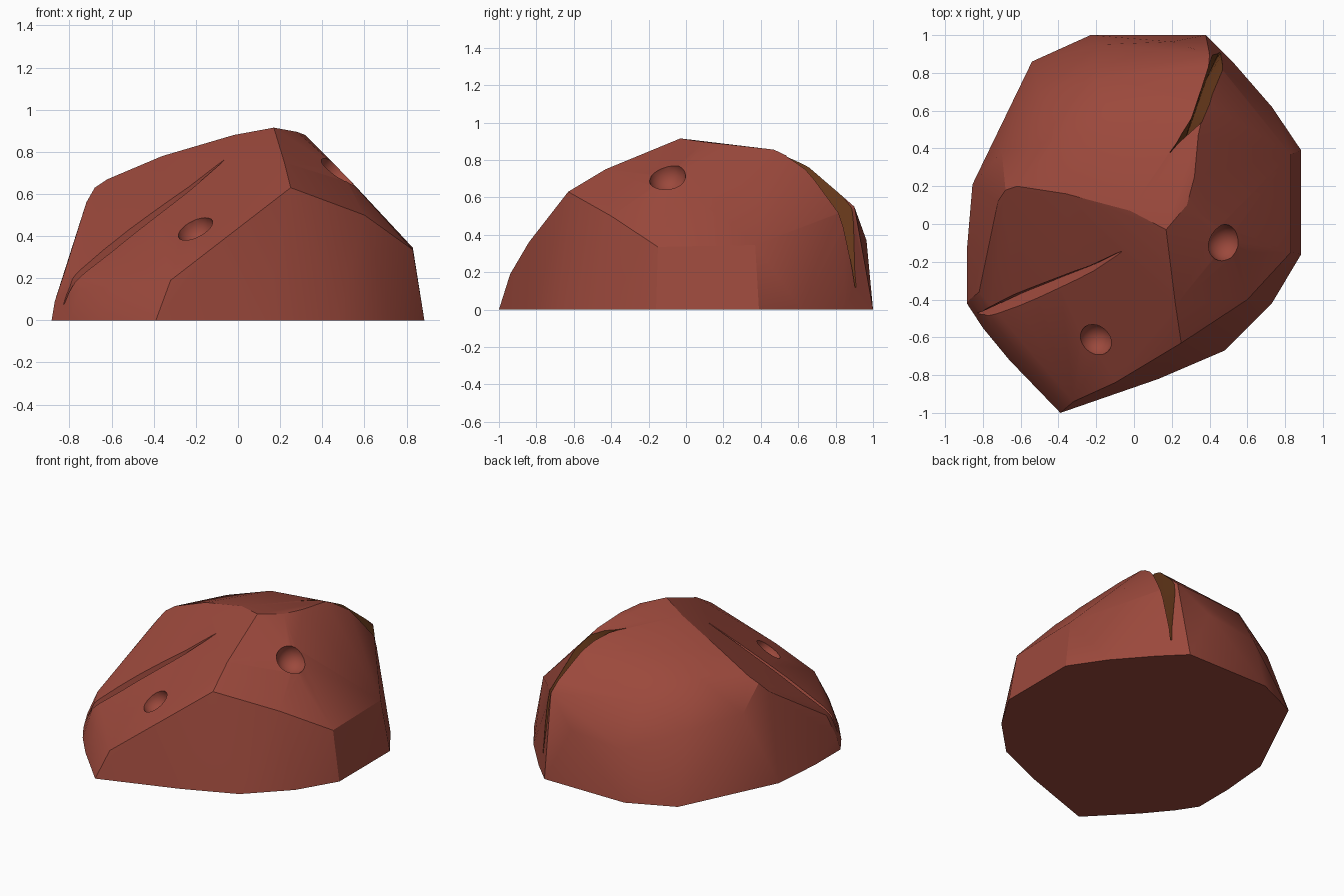
import bpy, bmesh, math
from mathutils import Vector
from mathutils.bvhtree import BVHTree

cube = bpy.data.objects.get("Cube")
if cube:
    bpy.data.objects.remove(cube, do_unlink=True)


def make_material(name, color):
    mat = bpy.data.materials.new(name)
    mat.use_nodes = True
    mat.diffuse_color = color
    mat.node_tree.nodes["Principled BSDF"].inputs["Base Color"].default_value = color
    return mat


red_stone = make_material("red stone", (.33, .066, .045, 1))
brown_fissure = make_material("brown fissure", (.15, .045, .012, 1))


def make_object(name, bm, material):
    bmesh.ops.recalc_face_normals(bm, faces=bm.faces)
    mesh = bpy.data.meshes.new(name)
    bm.to_mesh(mesh)
    bm.free()
    mesh.materials.append(material)
    obj = bpy.data.objects.new(name, mesh)
    bpy.context.collection.objects.link(obj)
    return obj


# Flat foot outline
foot = [(-.23, 1), (.38, 1), (.53, .85), (.73, .62), (.885, .39), (.885, -.16),
        (.73, -.42), (.48, -.67), (.13, -.82), (-.39, -1), (-.66, -.72),
        (-.8, -.55), (-.885, -.42), (-.885, -.14), (-.855, .21), (-.54, .86)]
# Main ridge over the summit, from the front toe to the back shoulder
ridge = [(-.32, -.94, .19), (-.1, -.84, .36), (.25, -.63, .63), (.22, -.43, .75),
         (.17, -.03, .915), (.28, .1, .895), (.32, .25, .88), (.34, .47, .855),
         (.38, .65, .77), (.4, .9, .55), (.2, .965, .37)]
# Shoulders of the left-hand and right-hand flanks
flank_low = [(-.6, -.7, .16), (-.75, -.55, .15), (-.87, -.4, .09), (-.82, -.36, .24),
             (-.77, -.2, .36), (-.72, .12, .56), (-.68, .18, .63), (-.62, .2, .67),
             (-.36, .16, .78), (-.02, .07, .88)]
flank_high = [(.83, .37, .345), (.83, -.15, .335), (.61, .32, .56), (.62, -.15, .56),
              (.6, -.4, .5), (.49, -.1, .71)]
back = [(-.2, .78, .61), (-.5, .7, .45), (-.7, .38, .5), (-.1, .5, .8),
        (-.18, .95, .33), (-.4, .45, .71)]

# Boulder body
bm = bmesh.new()
for p in [(x, y, 0) for x, y in foot] + ridge + flank_low + flank_high + back:
    bm.verts.new(p)
hull = bmesh.ops.convex_hull(bm, input=bm.verts)
loose = {g for g in hull["geom_interior"] + hull["geom_unused"]
         if isinstance(g, bmesh.types.BMVert)}
bmesh.ops.delete(bm, geom=list(loose), context='VERTS')
bmesh.ops.dissolve_limit(bm, angle_limit=math.radians(1), verts=bm.verts, edges=bm.edges)
bmesh.ops.triangulate(bm, faces=[f for f in bm.faces if f.normal.z > -.9])
surface = BVHTree.FromBMesh(bm)
boulder = make_object("boulder", bm, red_stone)


def fissure(name, path, widths, outward, depth, material):
    """Wedge-shaped cutter that follows a path on the surface."""
    outward = Vector(outward).normalized()
    points = [surface.find_nearest(Vector(p))[0] for p in path]
    bm = bmesh.new()
    rings = []
    for i, (p, w) in enumerate(zip(points, widths)):
        along = points[min(i + 1, len(points) - 1)] - points[max(i - 1, 0)]
        side = along.cross(outward).normalized() * w
        top = p + outward * .06
        keel = p - outward * depth * w / max(widths)
        rings.append([bm.verts.new(v) for v in (top + side * 1.4, top - side * 1.4, keel)])
    for a, b in zip(rings, rings[1:]):
        for k in range(3):
            n = (k + 1) % 3
            bm.faces.new((a[k], a[n], b[n], b[k]))
    bm.faces.new(rings[0])
    bm.faces.new(rings[-1])
    bmesh.ops.triangulate(bm, faces=bm.faces)
    return make_object(name, bm, material)


def crater(name, center, radius):
    """Round cutter sunk into the surface."""
    spot, normal = surface.find_nearest(Vector(center))[:2]
    bm = bmesh.new()
    bmesh.ops.create_icosphere(bm, subdivisions=3, radius=radius)
    bmesh.ops.translate(bm, vec=spot, verts=bm.verts)
    return make_object(name, bm, red_stone)


cutters = [
    fissure("back_crack",
            [(.19, .38, .86), (.33, .56, .83), (.41, .72, .72), (.45, .87, .45), (.47, .92, .12)],
            (.004, .03, .035, .035, .008), (.4, .65, .65), .16, brown_fissure),
    fissure("front_gouge",
            [(-.81, -.46, .07), (-.62, -.4, .32), (-.4, -.31, .5), (-.22, -.23, .62), (-.06, -.14, .75)],
            (.008, .04, .035, .025, .005), (-.47, -.54, 1), .09, red_stone),
    crater("front_crater", (-.2, -.61, .43), .09),
    crater("side_crater", (.48, -.1, .71), .1),
]

# Carve the fissures and craters
bpy.context.view_layer.objects.active = boulder
boulder.select_set(True)
for cutter in cutters:
    mod = boulder.modifiers.new(cutter.name, 'BOOLEAN')
    mod.operation = 'DIFFERENCE'
    mod.solver = 'EXACT'
    mod.material_mode = 'TRANSFER'
    mod.object = cutter
    bpy.ops.object.modifier_apply(modifier=mod.name)
    bpy.data.objects.remove(cutter, do_unlink=True)

bpy.ops.object.shade_smooth_by_angle(angle=math.radians(28))
